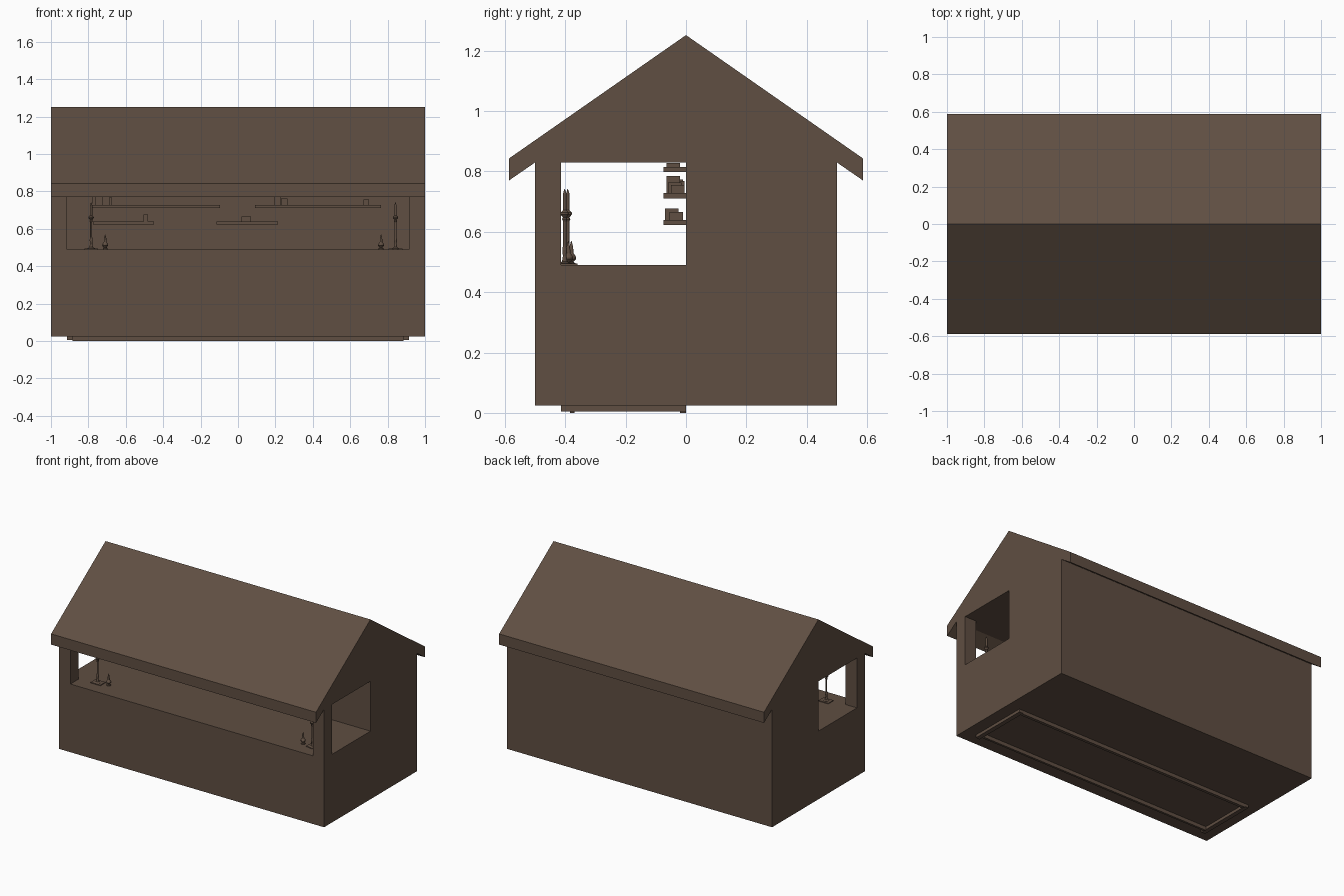
import bpy, bmesh, math

if "Cube" in bpy.data.objects:
    bpy.data.objects.remove(bpy.data.objects["Cube"])

brown = bpy.data.materials.new("dark_brown_wood")
brown.diffuse_color = (0.115, 0.077, 0.054, 1)
brown.use_nodes = True
brown.node_tree.nodes["Principled BSDF"].inputs["Base Color"].default_value = brown.diffuse_color


def finish(name, bm):
    bmesh.ops.recalc_face_normals(bm, faces=bm.faces)
    me = bpy.data.meshes.new(name)
    bm.to_mesh(me)
    bm.free()
    me.materials.append(brown)
    ob = bpy.data.objects.new(name, me)
    bpy.context.collection.objects.link(ob)
    return ob


def box(name, x0, x1, y0, y1, z0, z1):
    bm = bmesh.new()
    bmesh.ops.create_cube(bm, size=1)
    for v in bm.verts:
        v.co = ((x0 + x1) / 2 + v.co.x * (x1 - x0),
                (y0 + y1) / 2 + v.co.y * (y1 - y0),
                (z0 + z1) / 2 + v.co.z * (z1 - z0))
    return finish(name, bm)


def prism(name, pts, x0, x1):
    bm = bmesh.new()
    face = bm.faces.new([bm.verts.new((x0, y, z)) for y, z in pts])
    ext = bmesh.ops.extrude_face_region(bm, geom=[face])
    for v in ext["geom"]:
        if isinstance(v, bmesh.types.BMVert):
            v.co.x = x1
    return finish(name, bm)


def lathe(name, x, y, z, profile, n=12):
    bm = bmesh.new()
    rings = [[bm.verts.new((x + r * math.cos(2 * math.pi * i / n),
                            y + r * math.sin(2 * math.pi * i / n), z + h))
              for i in range(n)] for r, h in profile]
    for a, b in zip(rings, rings[1:]):
        for i in range(n):
            j = (i + 1) % n
            bm.faces.new((a[i], a[j], b[j], b[i]))
    bm.faces.new(rings[0])
    bm.faces.new(rings[-1])
    return finish(name, bm)


# Stall walls with an open serving area on the front and both sides
walls = box("stall_walls", -1, 1, -0.5, 0.5, 0.025, 0.83)
cutters = [box("front_opening_cutter", -0.915, 0.915, -0.6, 0, 0.49, 0.9),
           box("side_opening_cutter", -1.2, 1.2, -0.415, 0, 0.49, 0.9)]
for c in cutters:
    m = walls.modifiers.new("opening", "BOOLEAN")
    m.operation = "DIFFERENCE"
    m.solver = "EXACT"
    m.object = c
    c.hide_render = True
    c.hide_set(True)

# Gable roof with overhanging eaves
prism("gable_roof", [(0, 1.252), (-0.587, 0.843), (-0.587, 0.77), (-0.5, 0.83),
                     (0.5, 0.83), (0.587, 0.77), (0.587, 0.843)], -1, 1)

# Thin frame under the floor
for s in (-1, 1):
    xs = sorted((s * 0.885, s * 0.915))
    box("base_side_strip", xs[0], xs[1], -0.415, 0, 0.005, 0.03)
box("base_back_strip", -0.885, 0.885, -0.02, 0, 0, 0.03)
box("base_front_strip", -0.885, 0.885, -0.385, -0.37, 0, 0.03)

# Shelves on the back wall: x range and top height
for x0, x1, z in [(-0.785, -0.095, 0.728), (-0.775, -0.45, 0.64),
                  (0.09, 0.765, 0.728), (-0.115, 0.215, 0.64),
                  (-0.40, 0.10, 0.815)]:
    box("shelf", x0, x1, -0.075, 0, z - 0.017, z)

# Books and boxes on the shelves: x range, front y, base and height
for x0, x1, y, z, h in [(-0.78, -0.76, -0.065, 0.728, 0.057),
                        (-0.758, -0.725, -0.055, 0.728, 0.045),
                        (-0.69, -0.675, -0.05, 0.728, 0.04),
                        (-0.505, -0.48, -0.07, 0.64, 0.037),
                        (0.195, 0.228, -0.065, 0.728, 0.057),
                        (0.23, 0.265, -0.06, 0.728, 0.035),
                        (0.67, 0.70, -0.05, 0.728, 0.028),
                        (0.02, 0.07, -0.055, 0.64, 0.025),
                        (-0.2, -0.12, -0.065, 0.815, 0.013)]:
    box("shelf_box", x0, x1, y, y + 0.045, z, z + h)

# Tall candlesticks and small cups with candles on the counter
stick = [(0.02, 0), (0.02, 0.006), (0.009, 0.012), (0.006, 0.03), (0.008, 0.05),
         (0.0055, 0.065), (0.0055, 0.145), (0.009, 0.152), (0.006, 0.158),
         (0.014, 0.168), (0.014, 0.174), (0.006, 0.182), (0.006, 0.235), (0.001, 0.252)]
cup = [(0.013, 0), (0.013, 0.006), (0.007, 0.01), (0.016, 0.02), (0.016, 0.027),
       (0.007, 0.04), (0.006, 0.06), (0.001, 0.08)]
for x, cx, y in [(-0.785, -0.71, -0.392), (0.842, 0.765, -0.402)]:
    lathe("tall_candlestick", x, y, 0.49, stick)
    box("candlestick_tray", x - 0.037, x + 0.037, -0.415, -0.36, 0.49, 0.495)
    lathe("small_candle_cup", cx, y + 0.012, 0.49, cup)
